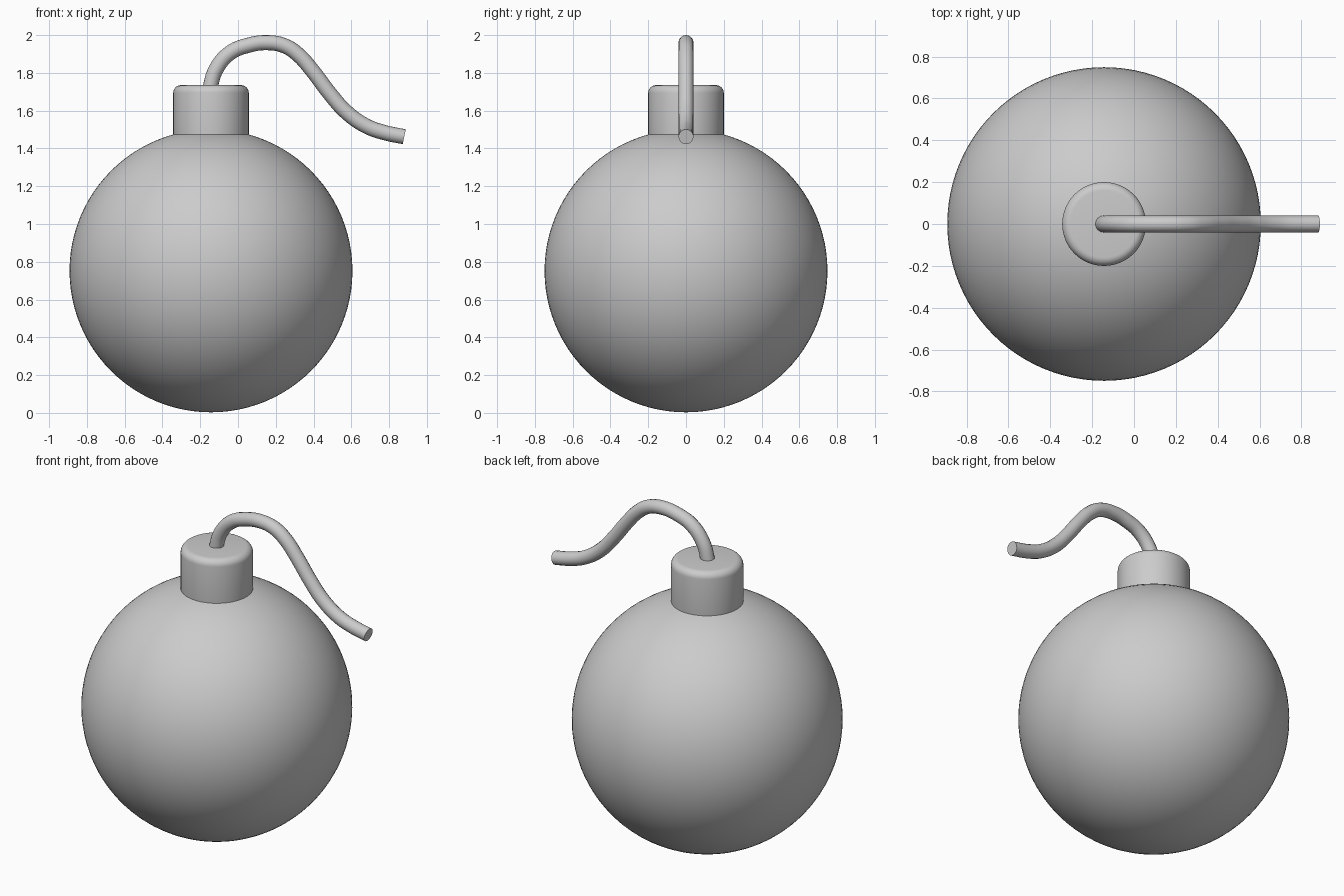
import bpy
import math

cube = bpy.data.objects.get("Cube")
if cube:
    bpy.data.objects.remove(cube, do_unlink=True)

AXIS_X = -0.143  # vertical axis shared by body and neck

grey = bpy.data.materials.new("plain_grey")
grey.use_nodes = True
colour = (0.6, 0.6, 0.6, 1)
grey.diffuse_color = colour
grey.node_tree.nodes["Principled BSDF"].inputs["Base Color"].default_value = colour


def finish(name):
    obj = bpy.context.object
    obj.name = name
    obj.data.materials.append(grey)
    bpy.ops.object.shade_smooth_by_angle(angle=math.radians(40))
    return obj


# Round body
bpy.ops.mesh.primitive_uv_sphere_add(segments=96, ring_count=48, radius=0.749,
                                     location=(AXIS_X, 0, 0.752))
finish("body")

# Neck with a rounded top rim
bpy.ops.mesh.primitive_cylinder_add(vertices=64, radius=0.2, depth=0.335,
                                    location=(AXIS_X, 0, 1.5675))
neck = bpy.context.object
rim = neck.modifiers.new("rounded_rim", 'BEVEL')
rim.width = 0.04
rim.segments = 6
rim.limit_method = 'ANGLE'
bpy.ops.object.modifier_apply(modifier=rim.name)
finish("neck")

# Fuse: a round cord swept along a bent path
path = [(-0.15, 1.68), (-0.144, 1.735), (-0.113, 1.825), (-0.039, 1.908),
        (0.05, 1.945), (0.155, 1.96), (0.25, 1.942), (0.32, 1.895),
        (0.4, 1.804), (0.484, 1.693), (0.574, 1.592), (0.68, 1.518),
        (0.775, 1.484), (0.88, 1.462)]
curve = bpy.data.curves.new("fuse_path", 'CURVE')
curve.dimensions = '3D'
curve.bevel_depth = 0.04
curve.bevel_resolution = 6
curve.use_fill_caps = True
spline = curve.splines.new('BEZIER')
spline.resolution_u = 6
spline.bezier_points.add(len(path) - 1)
for point, (x, z) in zip(spline.bezier_points, path):
    point.co = (x, 0, z)
    point.handle_left_type = point.handle_right_type = 'AUTO'
fuse = bpy.data.objects.new("fuse", curve)
bpy.context.collection.objects.link(fuse)
bpy.ops.object.select_all(action='DESELECT')
fuse.select_set(True)
bpy.context.view_layer.objects.active = fuse
bpy.ops.object.convert(target='MESH')
finish("fuse")
